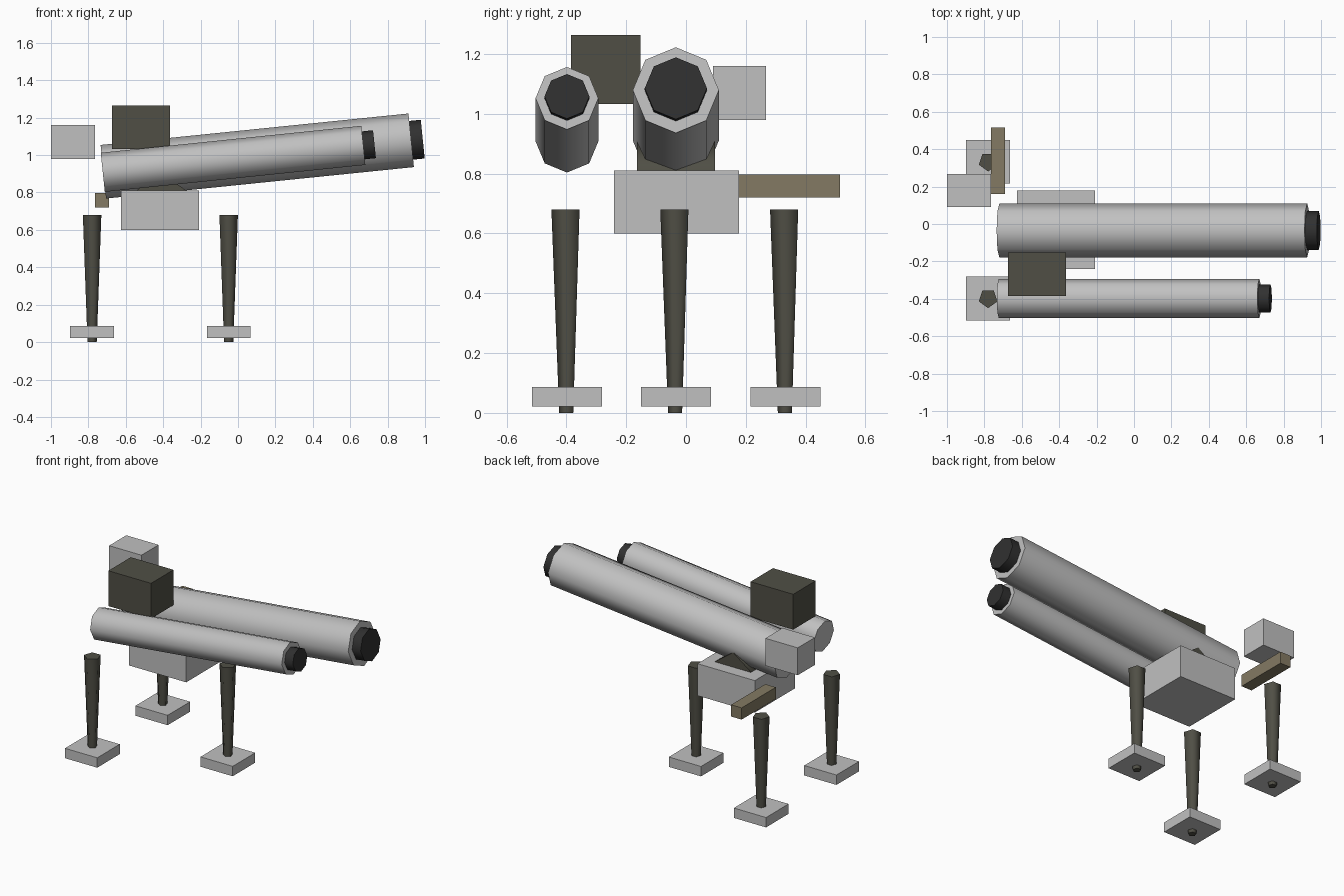
import bpy
import bmesh
from math import cos, sin, tau
from mathutils import Vector

cube = bpy.data.objects.get("Cube")
if cube:
    bpy.data.objects.remove(cube, do_unlink=True)


def material(name, color):
    mat = bpy.data.materials.new(name)
    mat.use_nodes = True
    rgba = (*color, 1)
    mat.diffuse_color = rgba
    mat.node_tree.nodes["Principled BSDF"].inputs["Base Color"].default_value = rgba
    return mat


light_grey = material("light grey metal", (0.53, 0.53, 0.53))
dark_olive = material("dark olive metal", (0.08, 0.078, 0.06))
black = material("black bore", (0.03, 0.03, 0.03))
tan = material("tan wood", (0.23, 0.195, 0.125))


def finish(name, bm, mat):
    bmesh.ops.recalc_face_normals(bm, faces=bm.faces[:])
    mesh = bpy.data.meshes.new(name)
    bm.to_mesh(mesh)
    bm.free()
    mesh.materials.append(mat)
    obj = bpy.data.objects.new(name, mesh)
    bpy.context.collection.objects.link(obj)
    return obj


def box(name, low, high, mat):
    """Box between two opposite corners."""
    low, high = Vector(low), Vector(high)
    bm = bmesh.new()
    bmesh.ops.create_cube(bm, size=1)
    size, middle = high - low, (low + high) / 2
    for v in bm.verts:
        v.co = Vector(c * s for c, s in zip(v.co, size)) + middle
    return finish(name, bm, mat)


def frustum(name, start, end, r_start, r_end, sides, first, mat):
    """Smooth-sided, flat-capped frustum; 'first' points at the first corner."""
    start, end = Vector(start), Vector(end)
    axis = (end - start).normalized()
    u = Vector(first)
    u = (u - axis * u.dot(axis)).normalized()
    w = axis.cross(u)
    bm = bmesh.new()
    rings = []
    for centre, r in ((start, r_start), (end, r_end)):
        rings.append([bm.verts.new(centre + r * (u * cos(tau * i / sides) + w * sin(tau * i / sides)))
                      for i in range(sides)])
        bm.faces.new(rings[-1])
    for i in range(sides):
        j = (i + 1) % sides
        side = bm.faces.new((rings[0][i], rings[0][j], rings[1][j], rings[1][i]))
        side.smooth = True
    return finish(name, bm, mat)


# Three tapered legs with square foot pads
for label, x, y in (("front", -0.78, -0.398), ("back", -0.78, 0.333), ("left", -0.05, -0.034)):
    frustum(label + "_leg", (x, y, 0), (x, y, 0.68), 0.026, 0.052, 5, (0, -1, 0), dark_olive)
    box(label + "_foot_pad", (x - 0.117, y - 0.117, 0.022), (x + 0.117, y + 0.117, 0.087), light_grey)

# Mount block and the pivot the barrels rest on
box("mount_block", (-0.625, -0.241, 0.60), (-0.208, 0.178, 0.81), light_grey)
frustum("pivot", (-0.41, -0.164, 0.77), (-0.41, 0.097, 0.77), 0.137, 0.137, 5, (0, 0, 1), dark_olive)

# Raised barrels with black muzzles
for label, y, back, front, r, muzzle_r, reach in (
        ("main", -0.034, (-0.72, 0.911), (0.926, 1.079), 0.144, 0.104, 0.062),
        ("second", -0.398, (-0.723, 0.908), (0.67, 1.052), 0.105, 0.075, 0.06)):
    a, b = Vector((back[0], y, back[1])), Vector((front[0], y, front[1]))
    step = (b - a).normalized() * reach
    frustum(label + "_barrel", a, b, r, r, 8, (0, 1, 0), light_grey)
    frustum(label + "_muzzle", b - step, b + step, muzzle_r, muzzle_r, 8, (0, 1, 0), black)

# Sight box, rear counter box and side handle
box("sight_box", (-0.673, -0.385, 1.032), (-0.363, -0.152, 1.264), dark_olive)
box("rear_box", (-1.0, 0.09, 0.98), (-0.765, 0.268, 1.16), light_grey)
box("handle_bar", (-0.765, 0.16, 0.72), (-0.689, 0.515, 0.797), tan)
